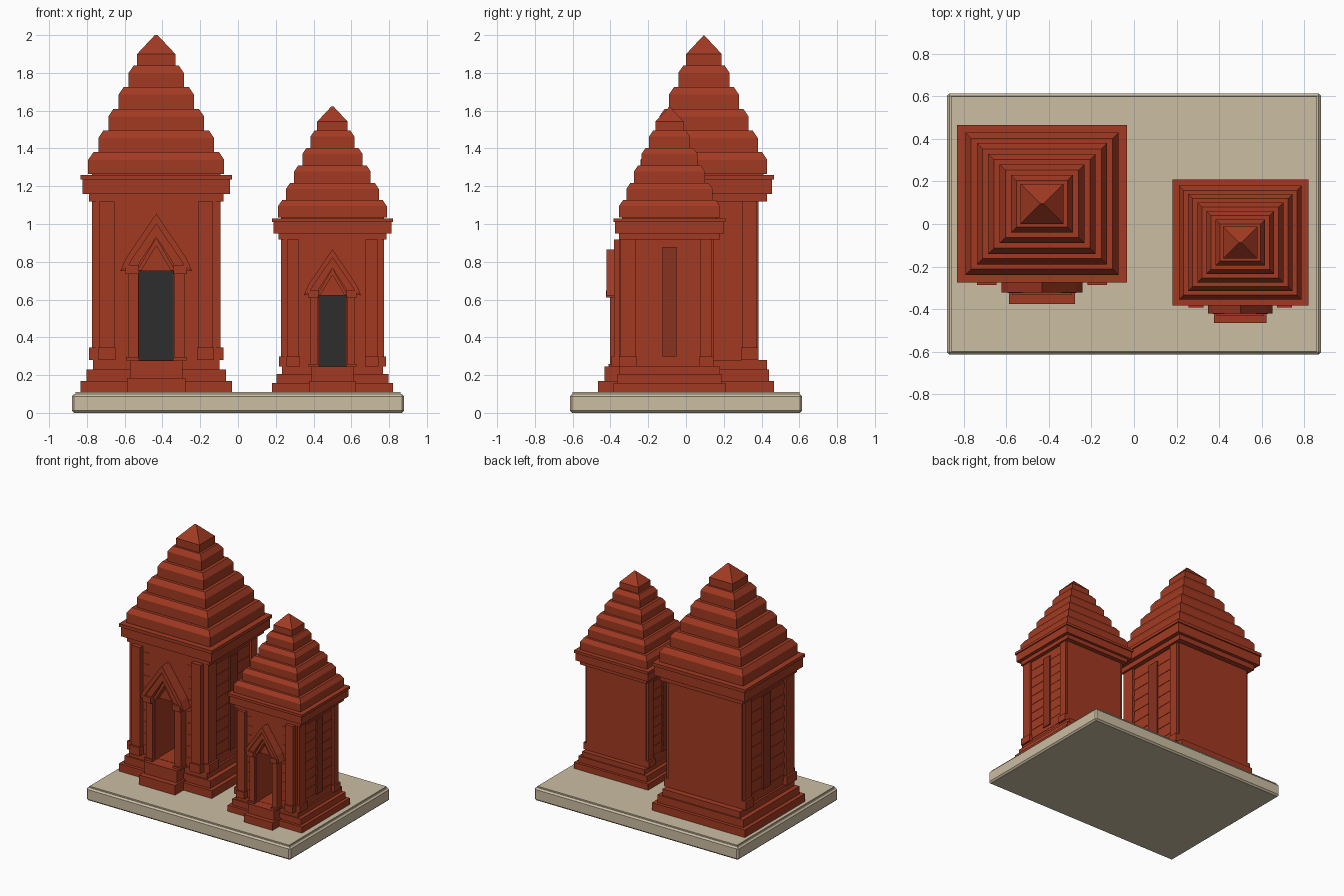
import bpy, bmesh

if "Cube" in bpy.data.objects:
    bpy.data.objects.remove(bpy.data.objects["Cube"])


def material(name, rgb):
    m = bpy.data.materials.new(name)
    m.diffuse_color = (*rgb, 1)
    m.use_nodes = True
    m.node_tree.nodes["Principled BSDF"].inputs["Base Color"].default_value = m.diffuse_color
    return m


BRICK = material("red brick", (0.36, 0.042, 0.016))
DEEP = material("deep red brick", (0.25, 0.032, 0.014))
STONE = material("sandstone", (0.60, 0.51, 0.36))
DARK = material("dark doorway", (0.026, 0.026, 0.026))


def box(x0, x1, y0, y1, z0, z1, inset=0.0):
    """Box from limits; inset pulls in the top on every side."""
    i = inset
    low = [(x0, y0, z0), (x1, y0, z0), (x1, y1, z0), (x0, y1, z0)]
    top = [(x0 + i, y0 + i, z1), (x1 - i, y0 + i, z1), (x1 - i, y1 - i, z1), (x0 + i, y1 - i, z1)]
    return low, top


def mid(hx, hy, z0, z1, inset=0.0):
    return box(-hx, hx, -hy, hy, z0, z1, inset)


def prism(points, y0, y1):
    """Outline in x and z, given depth along y."""
    return [(x, y0, z) for x, z in points], [(x, y1, z) for x, z in points]


def mirrored(solids):
    return solids + [tuple([(-x, y, z) for x, y, z in ring] for ring in s) for s in solids]


def part(name, solids, mat, origin=(0, 0, 0), scale=1.0):
    bm = bmesh.new()
    for a, b in solids:
        va = [bm.verts.new(p) for p in a]
        vb = [bm.verts.new(p) for p in b]
        n = len(va)
        bm.faces.new(va[::-1])
        bm.faces.new(vb)
        for k in range(n):
            bm.faces.new((va[k], va[(k + 1) % n], vb[(k + 1) % n], vb[k]))
    bmesh.ops.recalc_face_normals(bm, faces=bm.faces[:])
    mesh = bpy.data.meshes.new(name)
    for v in bm.verts:
        v.co *= scale
    bm.to_mesh(mesh)
    bm.free()
    mesh.materials.append(mat)
    ob = bpy.data.objects.new(name, mesh)
    ob.location = origin
    bpy.context.collection.objects.link(ob)
    return ob


def tower(tag, cx, cy, s):
    def add(name, solids, mat=BRICK):
        part(tag + "_" + name, solids, mat, (cx, cy, 0.11), s)

    # stepped plinth
    add("plinth", [mid(0.40, 0.37, 0, 0.06), mid(0.37, 0.345, 0.06, 0.12),
                   mid(0.335, 0.335, 0.12, 0.17)])
    # entrance steps
    add("steps", [box(-0.155, 0.155, -0.472, -0.30, 0, 0.075),
                  box(-0.14, 0.14, -0.43, -0.30, 0.075, 0.168)])
    # walls around the deep door opening
    add("walls", mirrored([box(0.092, 0.32, -0.33, -0.06, 0.17, 1.01)])
        + [box(-0.092, 0.092, -0.33, -0.06, 0.64, 1.01),
           box(-0.32, 0.32, -0.06, 0.29, 0.17, 1.01)])
    add("door_back", [box(-0.092, 0.092, -0.066, -0.06, 0.17, 0.64)], DARK)
    # raised brick courses on the front and sides
    courses = []
    for k in range(9):
        z = 0.20 + k * 0.09
        courses += [box(0.318, 0.323, -0.23, 0.22, z, z + 0.045),
                    box(0.165, 0.23, -0.333, -0.328, z, z + 0.045)]
    add("brick_courses", mirrored(courses))
    # corner pilasters with feet
    add("pilasters", mirrored([
        box(0.22, 0.30, -0.367, -0.32, 0.17, 1.01),
        box(0.31, 0.34, -0.325, -0.225, 0.17, 1.01),
        box(0.31, 0.34, 0.205, 0.28, 0.17, 1.01)]))
    add("pilaster_feet", mirrored([
        box(0.215, 0.305, -0.382, -0.32, 0.17, 0.235),
        box(0.31, 0.355, -0.335, -0.215, 0.17, 0.235),
        box(0.31, 0.355, 0.195, 0.29, 0.17, 0.235)]))
    # blind niche on each side
    add("side_niches", mirrored([box(0.31, 0.333, -0.047, 0.047, 0.235, 0.96)]), DEEP)
    # door columns, capitals and pointed gable
    add("door_columns", mirrored([
        box(0.095, 0.15, -0.395, -0.32, 0.168, 0.625),
        box(0.09, 0.102, -0.37, -0.32, 0.168, 0.64),
        box(0.09, 0.16, -0.405, -0.32, 0.168, 0.185),
        box(0.092, 0.162, -0.42, -0.32, 0.625, 0.672)]))
    outer = [(-0.19, 0.64), (-0.16, 0.71), (0, 0.945), (0.16, 0.71), (0.19, 0.64)]
    middle = [(0.10, 0.655), (0.085, 0.69), (0, 0.82), (-0.085, 0.69), (-0.10, 0.655)]
    add("gable", [prism(outer + middle, -0.405, -0.32)])
    rim = [(0.15, 0.665), (0.13, 0.70), (0, 0.89), (-0.13, 0.70), (-0.15, 0.665)]
    add("gable_rim", [prism(outer + rim, -0.417, -0.40)])
    inner = [(0.078, 0.645), (0, 0.775), (-0.078, 0.645)]
    add("gable_inner", [prism([(-0.10, 0.645), (0, 0.82), (0.10, 0.645)] + inner, -0.385, -0.32)])
    # cornice
    add("cornice", [mid(0.357, 0.335, 1.01, 1.05), mid(0.39, 0.36, 1.05, 1.125),
                    mid(0.40, 0.37, 1.125, 1.15), mid(0.34, 0.315, 1.15, 1.16)])
    # stepped roof with sloping shoulders
    roof = []
    for k in range(5):
        h, z = 0.36 - 0.0535 * k, 1.155 + 0.115 * k
        roof += [mid(h, h * 0.93, z, z + 0.075),
                 mid(h, h * 0.93, z + 0.075, z + 0.115, 0.027)]
    add("roof_tiers", roof)
    add("roof_cap", [mid(0.101, 0.094, 1.73, 1.79),
                     mid(0.101, 0.094, 1.79, 1.89, 0.0935)])


# ground slab with chamfered edges
slab = part("ground_slab", [mid(0.88, 0.615, 0, 0.10)], STONE)
bevel = slab.modifiers.new("chamfer", "BEVEL")
bevel.width = 0.012
bevel.segments = 1
part("slab_top", [mid(0.86, 0.60, 0.095, 0.11)], STONE)

tower("large_tower", -0.433, 0.095, 1.0)
tower("small_tower", 0.50, -0.0875, 0.8)
